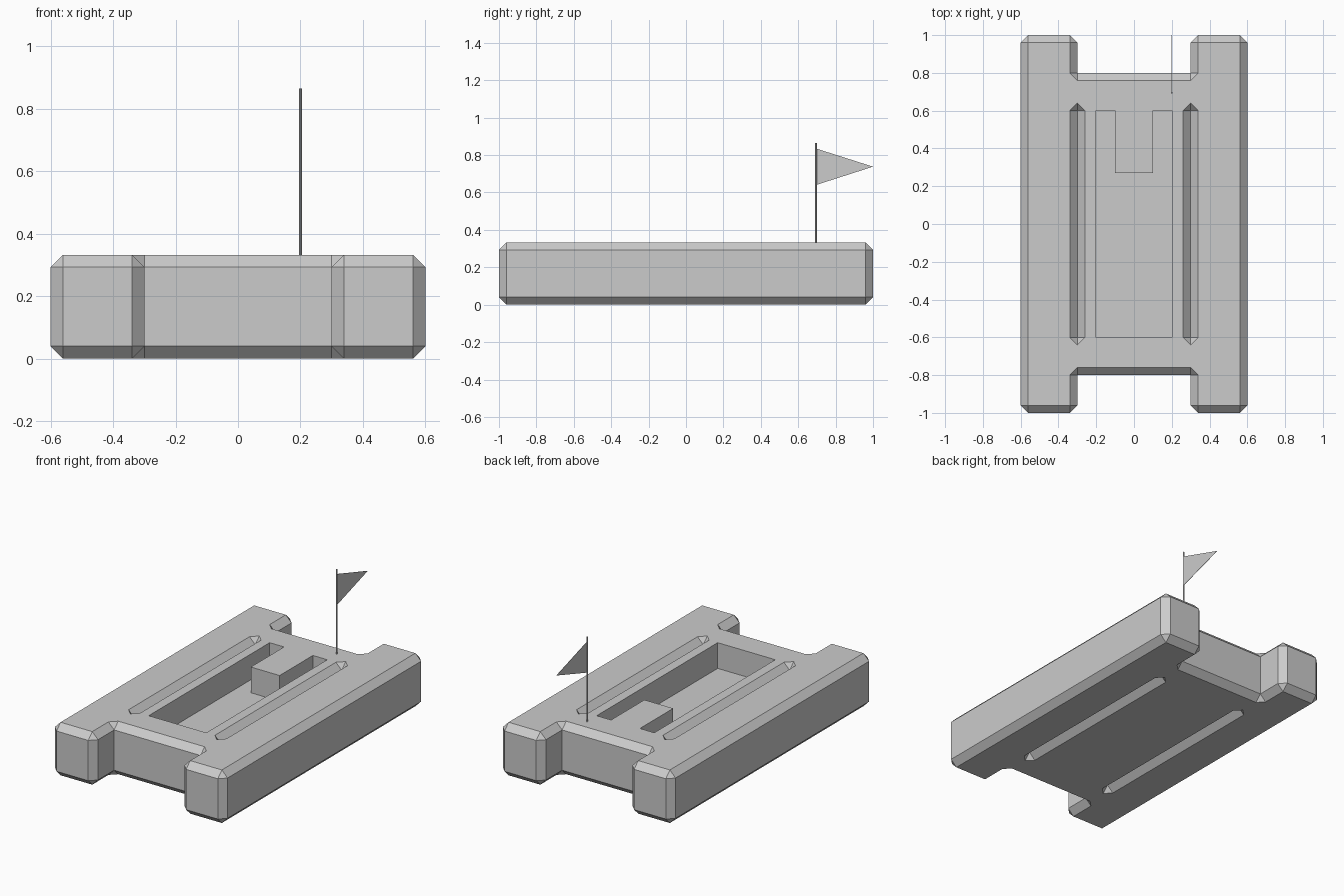
import bpy, bmesh, math

if "Cube" in bpy.data.objects:
    bpy.data.objects.remove(bpy.data.objects["Cube"])

H = 0.333          # hull height
M = H / 2          # mid height
B = 0.04           # chamfer
L = H - B          # height where the top chamfer starts

grey = bpy.data.materials.new("plain grey")
grey.diffuse_color = (0.6, 0.6, 0.6, 1)
grey.use_nodes = True
grey.node_tree.nodes["Principled BSDF"].inputs["Base Color"].default_value = grey.diffuse_color


def make(name, faces):
    """Mesh object from a list of faces, each a list of points."""
    bm = bmesh.new()
    for f in faces:
        bm.faces.new([bm.verts.new(p) for p in f])
    bmesh.ops.remove_doubles(bm, verts=bm.verts, dist=1e-5)
    bmesh.ops.recalc_face_normals(bm, faces=bm.faces)
    me = bpy.data.meshes.new(name)
    bm.to_mesh(me)
    bm.free()
    ob = bpy.data.objects.new(name, me)
    bpy.context.collection.objects.link(ob)
    me.materials.append(grey)
    return ob


def prism(name, outline, z0, z1):
    n = len(outline)
    lo = [(x, y, z0) for x, y in outline]
    hi = [(x, y, z1) for x, y in outline]
    sides = [[lo[i], lo[(i + 1) % n], hi[(i + 1) % n], hi[i]] for i in range(n)]
    return make(name, [lo[::-1], hi] + sides)


# Hull: one eighth, mirrored three ways
def at(z, *pts):
    return [(x, y, z) for x, y in pts]


deck = at(H, (0, 0), (.26, 0), (.26, .6), (.3, .64), (.34, .6), (.34, 0), (.56, 0),
          (.56, .96), (.34, .96), (.34, .8), (.3, .76), (0, .76))
faces = [deck]

# V groove between the centre and the side float
for x in (.26, .34):
    faces.append(at(H, (x, 0), (x, .6)) + at(L, (.3, .6), (.3, 0)))
    faces.append(at(H, (x, .6), (.3, .64)) + at(L, (.3, .6)))

# Outer walls and the chamfers above them
rim = [(.6, 0), (.6, .96), (.56, 1), (.34, 1), (.3, .96), (.3, .8), (0, .8)]
for a, b in zip(rim, rim[1:]):
    faces.append(at(M, a, b) + at(L, b, a))
top = [[(.56, 0), (.56, .96)], [(.56, .96)], [(.56, .96), (.34, .96)], [(.34, .96)],
       [(.34, .96), (.34, .8)], [(.3, .76), (0, .76)]]
for a, b, t in zip(rim, rim[1:], top):
    faces.append(at(L, a, b) + at(H, *t[::-1]))
faces.append(at(L, (.3, .8)) + at(H, (.34, .8), (.3, .76)))   # inner corner

hull = make("hull", faces)
# normals must point outwards on the open eighth
me = hull.data
if max(me.polygons, key=lambda p: p.area if abs(p.normal.z) > .9 else 0).normal.z < 0:
    me.flip_normals()
mirror = hull.modifiers.new("mirror", "MIRROR")
mirror.use_axis = (True, True, True)
mirror.use_clip = True
for v in me.vertices:          # put the mid plane on the mirror plane
    v.co.z -= M
hull.location.z = M

# Cockpit recess, leaving a seat block at the back
recess = prism("recess_cutter", [(-.2, -.6), (.2, -.6), (.2, .6), (.1, .6), (.1, .27),
                                 (-.1, .27), (-.1, .6), (-.2, .6)], M + .005, H + .1)
cut = hull.modifiers.new("recess", "BOOLEAN")
cut.operation = "DIFFERENCE"
cut.solver = "EXACT"
cut.object = recess
recess.hide_render = True
recess.hide_viewport = True

# Flag pole and pennant
circle = [(.2 + .005 * math.cos(i * math.pi / 4), .695 + .005 * math.sin(i * math.pi / 4))
          for i in range(8)]
prism("flag_pole", circle, H - .01, .865)
x0, x1 = .199, .201
tri = [(.695, .64), (1.0, .738), (.695, .835)]
a = [(x0, y, z) for y, z in tri]
b = [(x1, y, z) for y, z in tri]
make("pennant", [a, b] + [[a[i], a[(i + 1) % 3], b[(i + 1) % 3], b[i]] for i in range(3)])
